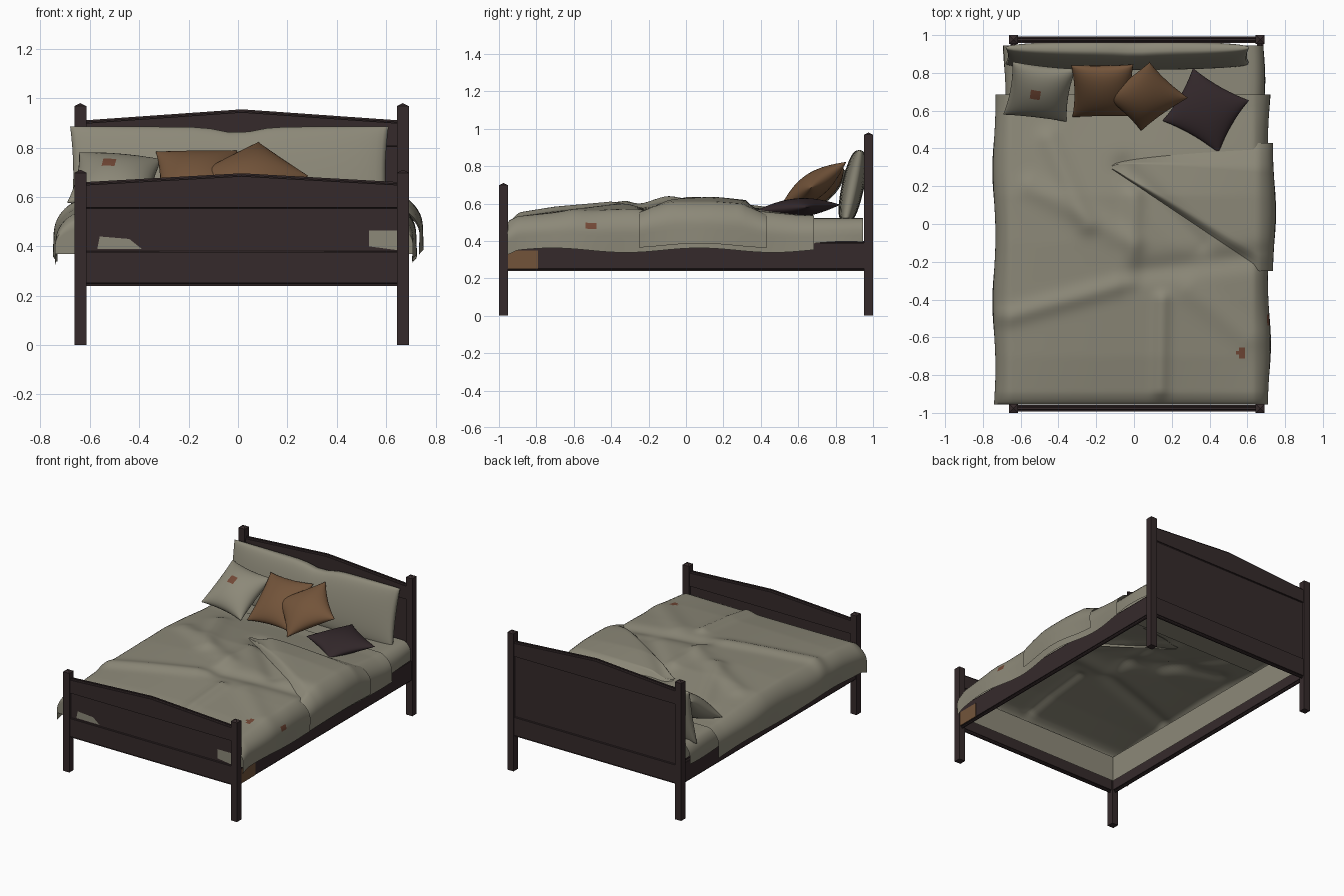
import bpy, bmesh, math
from mathutils import Matrix, Vector

if "Cube" in bpy.data.objects:
    bpy.data.objects.remove(bpy.data.objects["Cube"])


def mat(name, c):
    m = bpy.data.materials.new(name)
    m.diffuse_color = (*c, 1)
    m.use_nodes = True
    m.node_tree.nodes["Principled BSDF"].inputs["Base Color"].default_value = m.diffuse_color
    return m


WOOD = mat("dark_wood", (0.036, 0.023, 0.024))
LINEN = mat("grey_linen", (0.265, 0.25, 0.19))
TAN = mat("tan_fabric", (0.17, 0.088, 0.042))
PLUM = mat("dark_fabric", (0.033, 0.021, 0.024))
RUST = mat("rust_patch", (0.17, 0.065, 0.037))


def finish(bm, name, *mats, smooth=40):
    me = bpy.data.meshes.new(name)
    bm.to_mesh(me)
    bm.free()
    ob = bpy.data.objects.new(name, me)
    bpy.context.collection.objects.link(ob)
    for m in mats:
        me.materials.append(m)
    bpy.ops.object.select_all(action='DESELECT')
    ob.select_set(True)
    bpy.context.view_layer.objects.active = ob
    bpy.ops.object.shade_smooth_by_angle(angle=math.radians(smooth))
    return ob


def box(name, x0, x1, y0, y1, z0, z1, m=WOOD, bevel=0.0, arch=0.0):
    """Box; arch lifts the middle of its top edge."""
    bm = bmesh.new()
    bmesh.ops.create_cube(bm, size=1)
    for v in bm.verts:
        v.co = (x0 if v.co.x < 0 else x1, y0 if v.co.y < 0 else y1, z0 if v.co.z < 0 else z1)
    if bevel:
        bmesh.ops.bevel(bm, geom=bm.edges[:], offset=bevel, segments=3, affect='EDGES')
    if arch:
        mid = (x0 + x1) / 2
        bmesh.ops.bisect_plane(bm, geom=bm.verts[:] + bm.edges[:] + bm.faces[:],
                               plane_co=(mid, 0, 0), plane_no=(1, 0, 0))
        for v in bm.verts:
            if abs(v.co.x - mid) < 1e-4 and v.co.z > (z0 + z1) / 2:
                v.co.z += arch
    return finish(bm, name, m)


# Bed frame: posts with pyramid tips, end boards, side rails
XL, XR = -0.638, 0.668
for end, y, top in (("foot", -0.976, 0.71), ("head", 0.976, 0.98)):
    for side, x in (("left", XL), ("right", XR)):
        bm = bmesh.new()
        bmesh.ops.create_cube(bm, size=1)
        for v in bm.verts:
            v.co = (x + v.co.x * 0.048, y + v.co.y * 0.048, 0 if v.co.z < 0 else top - 0.012)
        cap = [f for f in bm.faces if f.normal.z > 0.9]
        for v in bmesh.ops.poke(bm, faces=cap)["verts"]:
            v.co.z = top
        finish(bm, f"{end}_post_{side}", WOOD, smooth=10)
    r0, r1, arch = (0.545, 0.66, 0.036) if end == "foot" else (0.795, 0.91, 0.045)
    box(end + "_top_rail", XL, XR, y - 0.017, y + 0.017, r0, r1, bevel=0.012, arch=arch)
    box(end + "_lower_rail", XL, XR, y - 0.017, y + 0.017, 0.24, 0.39, bevel=0.012)
    box(end + "_panel", XL, XR, y - 0.007, y + 0.007, 0.37, r0 + 0.02)
for side, x in (("left", XL), ("right", XR)):
    box("side_rail_" + side, x - 0.017, x + 0.017, -0.97, 0.97, 0.24, 0.40, bevel=0.012)
box("tan_sheet_corner", XR + 0.016, XR + 0.02, -0.952, -0.79, 0.25, 0.35, TAN)


# Blanket shape helpers
def lerp(a, b, t):
    return a + (b - a) * t


PROFILE = [(-1, 0.51), (-0.9, 0.53), (-0.7, 0.56), (-0.4, 0.585), (-0.1, 0.60),
           (0.15, 0.60), (0.4, 0.57), (0.6, 0.54), (1, 0.525)]
# wrinkle ridges: x0, y0, x1, y1, height, width
RIDGES = [(-0.7, -0.5, -0.1, -0.33, 0.02, 0.05), (-0.45, 0.45, -0.25, 0.0, 0.02, 0.06),
          (0.15, -0.4, 0.14, -0.88, 0.022, 0.04), (0.0, -0.25, 0.65, -0.17, -0.02, 0.06),
          (-0.05, 0.3, 0.35, -0.1, -0.02, 0.06), (0.3, -0.35, 0.6, -0.6, 0.012, 0.07),
          (-0.55, 0.2, 0.0, -0.1, 0.015, 0.06), (0.0, 0.15, -0.02, -0.3, 0.018, 0.05)]


def height(x, y):
    for (a, za), (b, zb) in zip(PROFILE, PROFILE[1:]):
        if a <= y <= b:
            z = lerp(za, zb, (y - a) / (b - a))
            break
    z = 0.535 + (z - 0.535) * (1.1 - 0.55 * min(1, (x / 0.7) ** 2))
    for x0, y0, x1, y1, h, w in RIDGES:
        d, p = Vector((x1 - x0, y1 - y0)), Vector((x - x0, y - y0))
        t = max(0, min(1, p.dot(d) / d.length_squared))
        z += h * math.exp(-((p - d * t).length / w) ** 2)
    return z


def drape(u, y, wl, wr, out, hem, off=0.0, flat=None):
    """|u|<1 lies on the bed, beyond that the cloth hangs over the side."""
    w, s = (wr, 1) if u > 0 else (wl, -1)
    a = abs(u)
    x = s * min(a, 1) * w
    z = (flat or height(x, y)) + off
    if a > 1:
        t = min(1, (a - 1) / 0.35)
        x += s * (out * math.sin(math.pi / 2 * min(1, t * 1.5))
                  + 0.01 * t * math.sin(y * 9 + s))
        z = lerp(z, hem + 0.012 * math.sin(y * 8 + s), t ** 1.4)
    return Vector((x, y, z))


def sheet(name, nu, nv, fn, *mats, pick=None):
    bm = bmesh.new()
    g = [[bm.verts.new(fn(i / nu, j / nv)) for i in range(nu + 1)] for j in range(nv + 1)]
    for j in range(nv):
        for i in range(nu):
            f = bm.faces.new((g[j][i], g[j][i + 1], g[j + 1][i + 1], g[j + 1][i]))
            if pick and pick(f.calc_center_median()):
                f.material_index = 1
    return finish(bm, name, *mats, smooth=60)


# Blanket with hanging sides and foot end
def blanket(p, q):
    y = -0.955 + (q - 0.06) / 0.94 * 1.64
    c = drape(lerp(-1.35, 1.35, p), max(y, -0.955), 0.655, 0.63, 0.085, 0.35)
    if y < -0.90:
        c.z -= 0.02 * (-0.90 - max(y, -0.955)) / 0.055
    if q < 0.06:
        c.z = min(c.z, lerp(c.z, 0.37, 1 - q / 0.06))
    return c


def stained(c):
    top = math.hypot((c.x - 0.57) / 0.025, (c.y + 0.68) / 0.03) < 1
    side = c.x > 0.68 and abs(c.y + 0.5) < 0.03 and abs(c.z - 0.48) < 0.015
    return top or side


sheet("blanket", 110, 90, blanket, LINEN, RUST, pick=stained)


# Folded-back corner of the blanket
def fold(p, q):
    u = lerp(-0.18, 1.35, p)
    k = min(1, (u + 0.18) / 1.2)
    y = lerp(lerp(0.29, -0.25, k), lerp(0.31, 0.43, k ** 0.6), q)
    puff = min(1, q * 9, (1 - q) * 5)
    return drape(u, y, 0.65, 0.65, 0.092, 0.375, lerp(-0.012, 0.035, puff) * min(1, k * 4 + 0.2))


sheet("blanket_fold", 50, 30, fold, LINEN)

# Mattress head end, and its open inner walls
sheet("mattress_top", 40, 20, lambda p, q: drape(lerp(-1.35, 1.35, p), lerp(0.45, 0.945, q),
      0.63, 0.63, 0.055, 0.385, flat=0.522), LINEN)
bm = bmesh.new()
bmesh.ops.create_cube(bm, size=1)
for v in bm.verts:
    v.co = (0.015 + v.co.x * 1.25, v.co.y * 1.88, 0.31 if v.co.z < 0 else 0.49)
bmesh.ops.delete(bm, geom=[f for f in bm.faces if abs(f.normal.z) > 0.9], context='FACES_ONLY')
finish(bm, "mattress_walls", LINEN)

# Blanket bits showing through the foot panel
for name, pts in (("left", [(-0.57, 0.39), (-0.39, 0.39), (-0.44, 0.43), (-0.56, 0.44)]),
                  ("right", [(0.53, 0.40), (0.643, 0.385), (0.643, 0.465), (0.53, 0.465)])):
    bm = bmesh.new()
    bm.faces.new([bm.verts.new((x, -0.9845, z)) for x, z in pts])
    finish(bm, "blanket_peek_" + name, LINEN)


# Cushions: two pinched skins meeting at a seam
def cushion(name, loc, hx, hy, th, rot, *mats, n=18, power=0.5, pinch=0.09, dip=0.0, pick=None):
    bm = bmesh.new()
    mtx = Matrix.Translation(loc) @ rot
    for s in (1, -1):
        g = []
        for j in range(n + 1):
            row = []
            for i in range(n + 1):
                u, v = math.sin(math.pi * (i / n - 0.5)), math.sin(math.pi * (j / n - 0.5))
                b = max(0, (1 - u * u) * (1 - v * v))
                y = hy * v * (1 - pinch * (1 - u * u))
                y -= dip * max(0, v) * math.exp(-((u - 0.05) / 0.15) ** 2)
                row.append(bm.verts.new(mtx @ Vector((hx * u * (1 - pinch * (1 - v * v)), y,
                                                      s * th * b ** power))))
            g.append(row)
        for j in range(n):
            for i in range(n):
                q = [g[j][i], g[j][i + 1], g[j + 1][i + 1], g[j + 1][i]]
                f = bm.faces.new(q if s > 0 else q[::-1])
                if pick and s > 0 and pick(f.calc_center_median()):
                    f.material_index = 1
    bmesh.ops.remove_doubles(bm, verts=bm.verts[:], dist=1e-5)
    finish(bm, name, *mats, smooth=60)


def turn(tilt, spin):
    return (Matrix.Rotation(math.radians(tilt), 4, 'X')
            @ Matrix.Rotation(math.radians(spin), 4, 'Z'))


cushion("long_pillow", (-0.035, 0.892, 0.69), 0.645, 0.2, 0.06, turn(78, 0), LINEN,
        n=26, power=0.3, pinch=0.02, dip=0.025)
cushion("linen_cushion", (-0.5, 0.70, 0.665), 0.17, 0.175, 0.075, turn(36, -8), LINEN, RUST,
        pick=lambda c: math.hypot(c.x + 0.52, c.y - 0.69) < 0.03)
cushion("tan_cushion_back", (-0.165, 0.705, 0.67), 0.165, 0.18, 0.07, turn(40, 1), TAN)
cushion("tan_cushion_front", (0.06, 0.675, 0.69), 0.165, 0.155, 0.07, turn(36, 41), TAN)
cushion("dark_cushion", (0.38, 0.6, 0.578), 0.172, 0.162, 0.05, turn(4, -30), PLUM)
